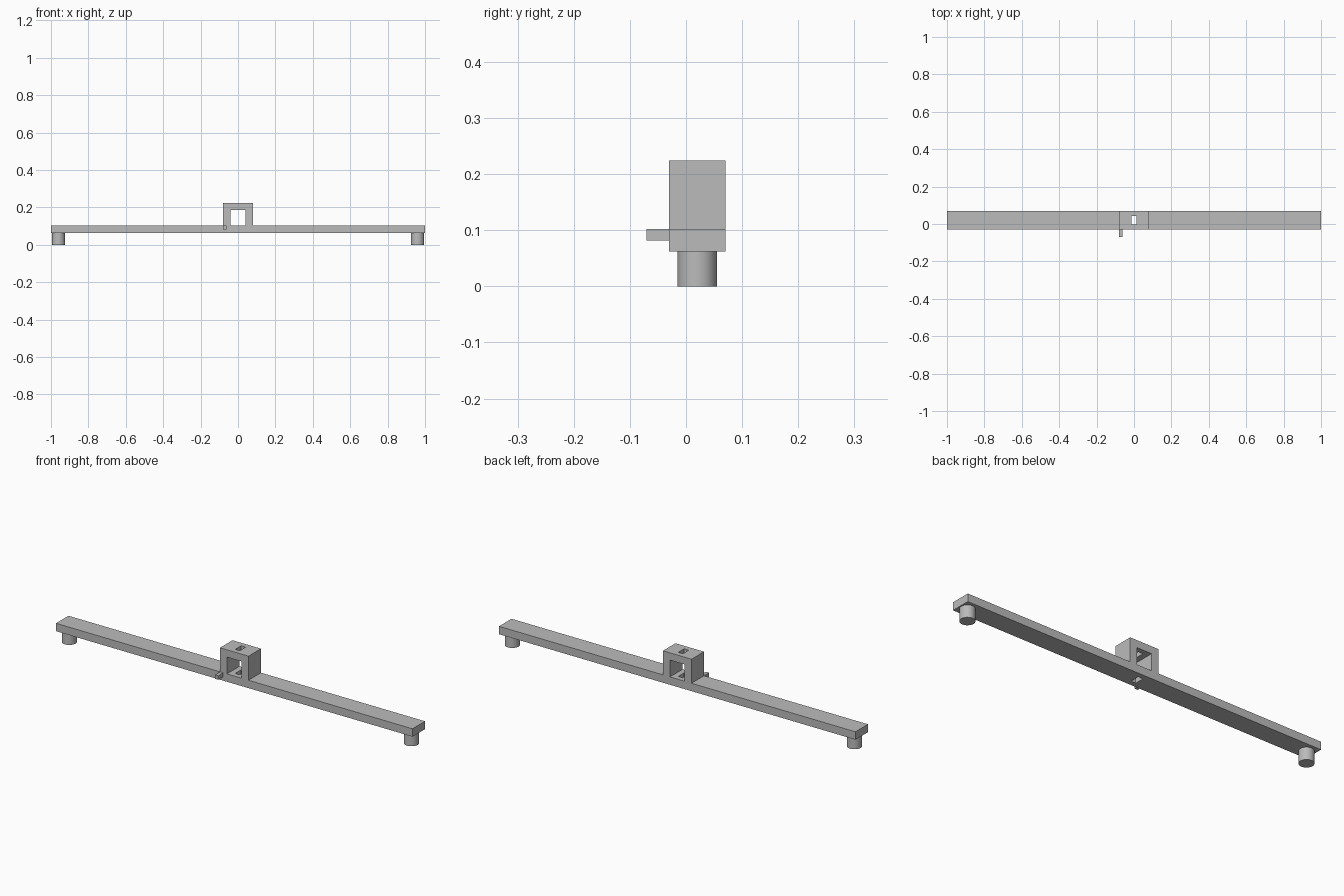
import bpy
import bmesh
from mathutils import Matrix, Vector

default_cube = bpy.data.objects.get("Cube")
if default_cube:
    bpy.data.objects.remove(default_cube, do_unlink=True)

# Single plain grey material
grey = bpy.data.materials.new("plain_grey")
grey.use_nodes = True
colour = (0.5, 0.5, 0.5, 1)
grey.diffuse_color = colour
grey.node_tree.nodes["Principled BSDF"].inputs["Base Color"].default_value = colour

FRONT, BACK = -0.03, 0.07
MID_Y = (FRONT + BACK) / 2
BAR_BOTTOM, BAR_TOP = 0.062, 0.102
ARCH_TOP = 0.224


def finish(name, bm):
    bmesh.ops.recalc_face_normals(bm, faces=bm.faces)
    mesh = bpy.data.meshes.new(name)
    bm.to_mesh(mesh)
    bm.free()
    mesh.materials.append(grey)
    obj = bpy.data.objects.new(name, mesh)
    bpy.context.collection.objects.link(obj)
    return obj


def box(name, low, high):
    low, high = Vector(low), Vector(high)
    bm = bmesh.new()
    place = Matrix.Translation((low + high) / 2) @ Matrix.Diagonal((*(high - low), 1))
    bmesh.ops.create_cube(bm, size=1, matrix=place)
    return finish(name, bm)


def extrude_profile(name, points):
    """Extrude an x-z outline from the front to the back."""
    bm = bmesh.new()
    face = bm.faces.new([bm.verts.new((x, FRONT, z)) for x, z in points])
    grown = bmesh.ops.extrude_face_region(bm, geom=[face])["geom"]
    verts = [g for g in grown if isinstance(g, bmesh.types.BMVert)]
    bmesh.ops.translate(bm, verts=verts, vec=(0, BACK - FRONT, 0))
    return finish(name, bm)


def activate(obj):
    bpy.ops.object.select_all(action="DESELECT")
    obj.select_set(True)
    bpy.context.view_layer.objects.active = obj


# Long bar
bar = box("bar", (-1, FRONT, BAR_BOTTOM), (1, BACK, BAR_TOP))

# Square arch on the middle of the bar
outer, inner, ceiling = 0.08, 0.041, 0.187
arch = extrude_profile("arch", [
    (-outer, BAR_TOP), (-outer, ARCH_TOP), (outer, ARCH_TOP), (outer, BAR_TOP),
    (inner, BAR_TOP), (inner, ceiling), (-inner, ceiling), (-inner, BAR_TOP)])

# Slot cut straight down through the arch and the bar
cutter = box("slot_cutter", (-0.013, MID_Y - 0.024, 0), (0.013, MID_Y + 0.024, 0.3))
cutter.hide_render = True
for part in (bar, arch):
    cut = part.modifiers.new("slot", "BOOLEAN")
    cut.operation = "DIFFERENCE"
    cut.solver = "EXACT"
    cut.object = cutter
    activate(part)
    bpy.ops.object.modifier_apply(modifier=cut.name)
bpy.data.objects.remove(cutter, do_unlink=True)

# Small peg on the front, below the arch's right leg
box("front_peg", (-outer, -0.07, 0.082), (-0.062, FRONT, BAR_TOP))

# Round feet
for side, x in (("right", -0.96), ("left", 0.96)):
    bm = bmesh.new()
    bmesh.ops.create_cone(bm, cap_ends=True, segments=48, radius1=0.035, radius2=0.035,
                          depth=BAR_BOTTOM,
                          matrix=Matrix.Translation((x, MID_Y, BAR_BOTTOM / 2)))
    foot = finish(side + "_foot", bm)
    activate(foot)
    bpy.ops.object.shade_smooth_by_angle()
